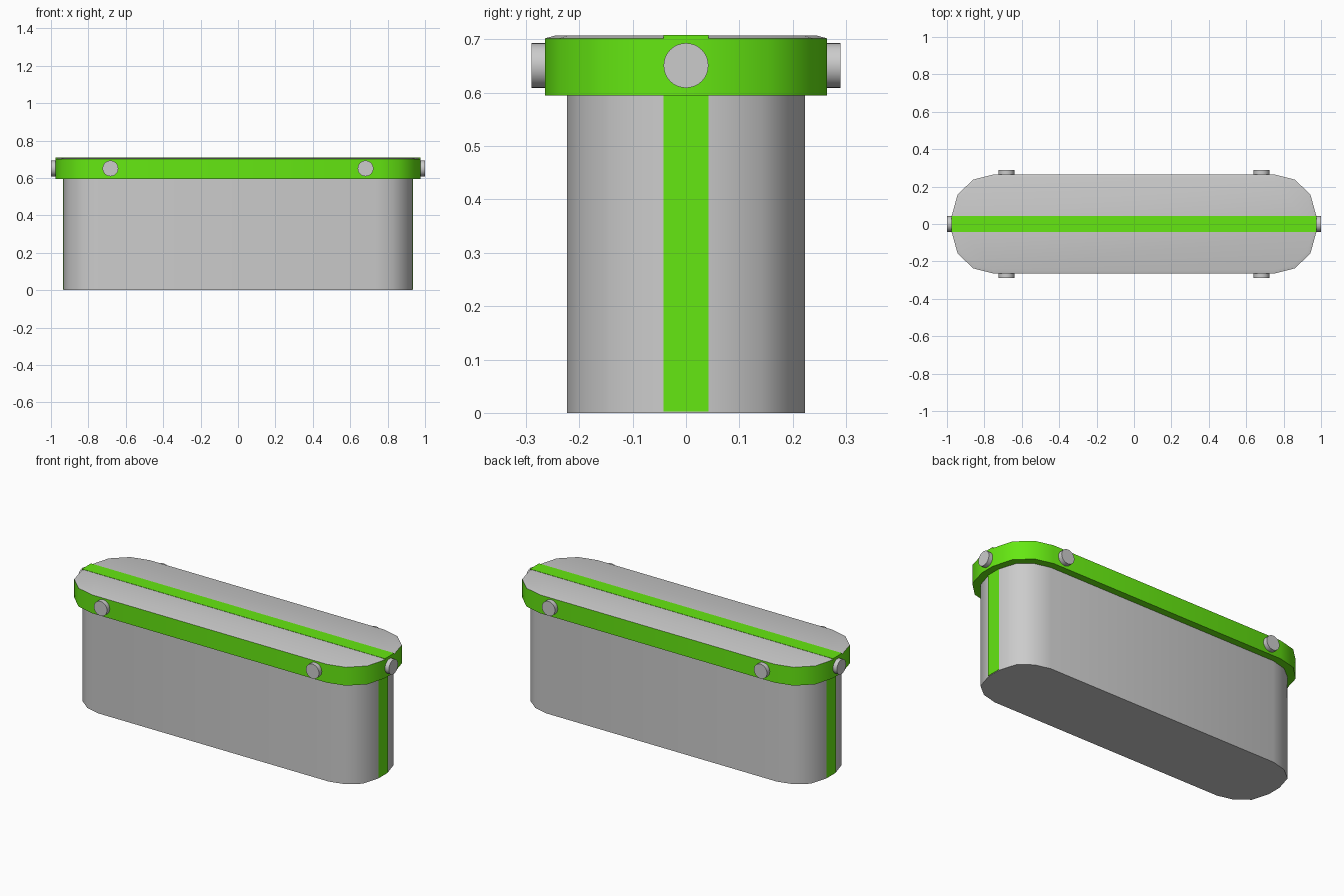
import bpy, math

if "Cube" in bpy.data.objects:
    bpy.data.objects.remove(bpy.data.objects["Cube"])

green = bpy.data.materials.new("green")
green.diffuse_color = (0.13, 0.8, 0.006, 1)
green.use_nodes = True
green.node_tree.nodes["Principled BSDF"].inputs["Base Color"].default_value = green.diffuse_color

BODY = [(0.932, 0.042), (0.902, 0.142), (0.83, 0.2), (0.74, 0.223)]
LID = [(0.975, 0.042), (0.943, 0.158), (0.86, 0.237), (0.755, 0.264)]
LID_INNER = [(0.957, 0.038), (0.926, 0.146), (0.848, 0.221), (0.75, 0.246)]


def outline(quarter):
    """Mirror one quarter into a closed counter-clockwise loop."""
    half = quarter + [(-x, y) for x, y in reversed(quarter)]
    return half + [(-x, -y) for x, y in half]


def loft(name, rings, bottom=True, top=True, mat=None):
    """Join (quarter outline, z) rings into one skin."""
    n = 4 * len(rings[0][0])
    verts = [(x, y, z) for q, z in rings for x, y in outline(q)]
    faces = []
    for r in range(len(rings) - 1):
        a, b = r * n, (r + 1) * n
        for i in range(n):
            j = (i + 1) % n
            faces.append((a + i, a + j, b + j, b + i))
    if bottom:
        faces.append(tuple(reversed(range(n))))
    if top:
        faces.append(tuple(range(len(verts) - n, len(verts))))
    mesh = bpy.data.meshes.new(name)
    mesh.from_pydata(verts, [], faces)
    return finish(link(name, mesh), mat)


def link(name, mesh):
    ob = bpy.data.objects.new(name, mesh)
    bpy.context.collection.objects.link(ob)
    return ob


def finish(ob, mat=None, angle=45):
    bpy.ops.object.select_all(action='DESELECT')
    ob.select_set(True)
    bpy.context.view_layer.objects.active = ob
    bpy.ops.object.shade_smooth_by_angle(angle=math.radians(angle))
    if mat:
        ob.data.materials.append(mat)
    return ob


def box(name, lo, hi, mat):
    bpy.ops.mesh.primitive_cube_add(size=1, location=[(a + b) / 2 for a, b in zip(lo, hi)])
    ob = bpy.context.object
    ob.name = name
    ob.scale = [b - a for a, b in zip(lo, hi)]
    ob.data.materials.append(mat)


def peg(name, x, y, rot):
    bpy.ops.mesh.primitive_cylinder_add(vertices=32, radius=0.042, depth=0.06,
                                        location=(x, y, 0.651), rotation=rot)
    bpy.context.object.name = name
    finish(bpy.context.object)


# Tub, green lid band and grey lid top with a softened rim
loft("tub", [(BODY, 0), (BODY, 0.6)])
loft("lid_band", [(LID, 0.595), (LID, 0.702)], top=False, mat=green)
loft("lid_top", [(LID, 0.702), (LID_INNER, 0.707)], bottom=False)

# Centre stripes over the lid and down both ends
box("lid_stripe", (-0.975, -0.042, 0.695), (0.975, 0.042, 0.7085), green)
for side, s in (("right", 1), ("left", -1)):
    xs = sorted((s * 0.92, s * 0.9345))
    box(side + "_end_stripe", (xs[0], -0.042, 0.003), (xs[1], 0.042, 0.6), green)

    # Round pegs: one on each end, one per side on front and back
    peg(side + "_end_peg", s * 0.97, 0, (0, math.pi / 2, 0))
    for face, f in (("front", -1), ("back", 1)):
        peg(f"{side}_{face}_peg", s * 0.682, f * 0.26, (math.pi / 2, 0, 0))
